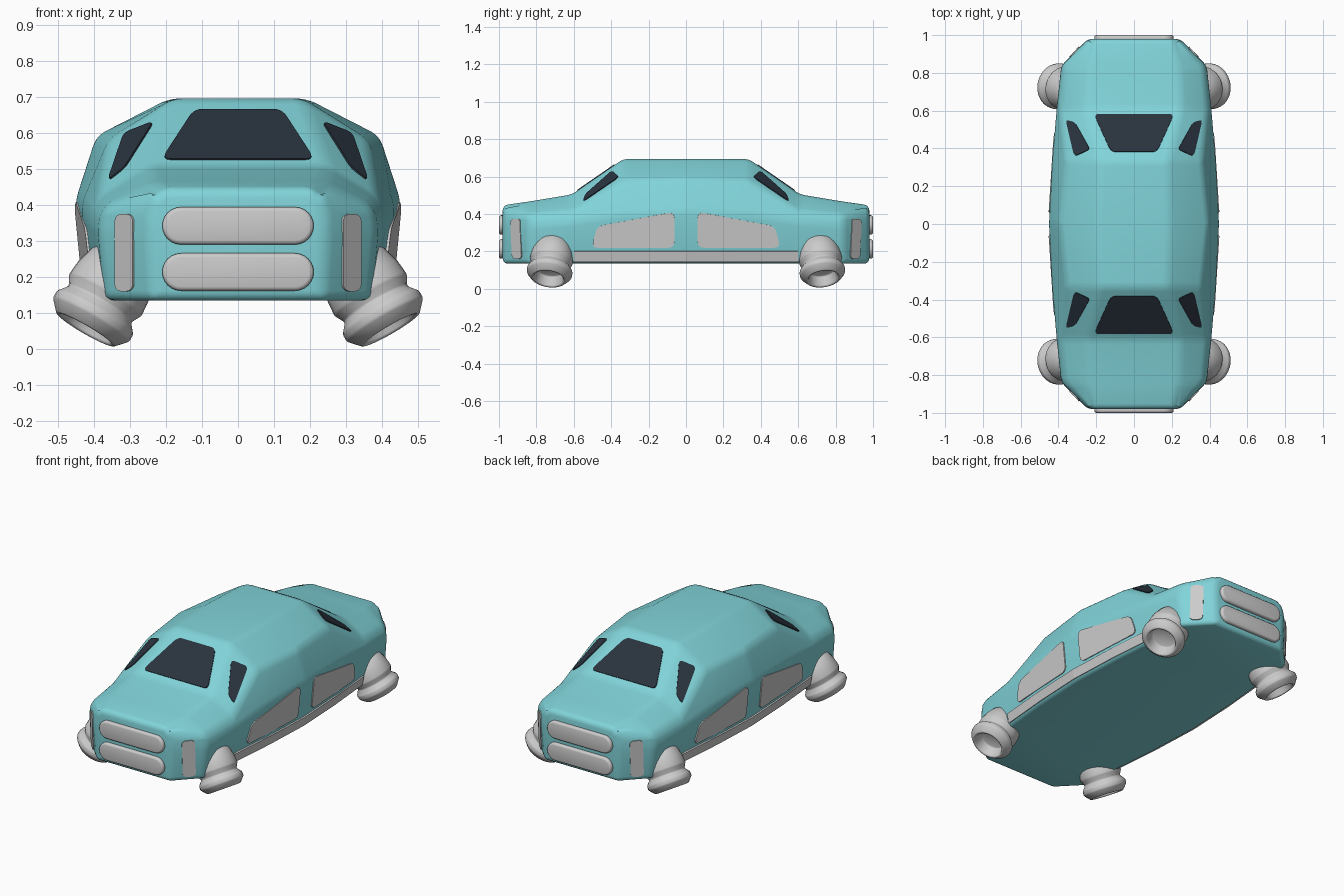
import bpy, bmesh, math
from mathutils import Vector, Matrix
from mathutils.bvhtree import BVHTree

if "Cube" in bpy.data.objects:
    bpy.data.objects.remove(bpy.data.objects["Cube"])


def material(name, rgb):
    m = bpy.data.materials.new(name)
    m.diffuse_color = (*rgb, 1)
    m.use_nodes = True
    m.node_tree.nodes["Principled BSDF"].inputs["Base Color"].default_value = m.diffuse_color
    return m


PAINT = material("paint", (0.22, 0.66, 0.70))
GLASS = material("glass", (0.022, 0.032, 0.047))


def finish(name, bm, mat=None, mirror=None, bevel=0, segs=3, limit=30):
    """Turn a bmesh into an object, apply bevel and mirror, smooth it."""
    bmesh.ops.recalc_face_normals(bm, faces=bm.faces)
    me = bpy.data.meshes.new(name)
    bm.to_mesh(me)
    bm.free()
    ob = bpy.data.objects.new(name, me)
    bpy.context.collection.objects.link(ob)
    if bevel:
        b = ob.modifiers.new("bevel", 'BEVEL')
        b.width, b.segments = bevel, segs
        b.limit_method, b.angle_limit = 'ANGLE', math.radians(limit)
    if mirror:
        m = ob.modifiers.new("mirror", 'MIRROR')
        m.use_axis = mirror
    dg = bpy.context.evaluated_depsgraph_get()
    ob.data = bpy.data.meshes.new_from_object(ob.evaluated_get(dg))
    ob.modifiers.clear()
    if mat:
        ob.data.materials.clear()
        ob.data.materials.append(mat)
    bpy.context.view_layer.objects.active = ob
    for o in bpy.context.selected_objects:
        o.select_set(False)
    ob.select_set(True)
    bpy.ops.object.shade_smooth_by_angle(angle=math.radians(35))
    return ob


# Body: half sections (floor, belt, shoulder, roof edge) lofted along y
half = [
    (0.98, (.235, .135), (.245, .34), (.24, .41), (.21, .447)),
    (0.84, (.37, .135), (.387, .34), (.37, .40), (.235, .467)),
    (0.61, (.385, .135), (.412, .36), (.388, .415), (.25, .505)),
    (0.335, (.41, .135), (.435, .40), (.36, .58), (.18, .695)),
    (0.0, (.425, .135), (.452, .41), (.395, .59), (.19, .695)),
]
stations = [(-s[0], s[1:]) for s in half] + [(s[0], s[1:]) for s in half[-2::-1]]
bm = bmesh.new()
rings = []
for y, sec in stations:
    ring = [(x, z) for x, z in sec] + [(-x, z) for x, z in reversed(sec)]
    rings.append([bm.verts.new((x, y, z)) for x, z in ring])
for a, b in zip(rings, rings[1:]):
    for i in range(8):
        j = (i + 1) % 8
        bm.faces.new((a[i], a[j], b[j], b[i]))
bm.faces.new(rings[0])
bm.faces.new(rings[-1])
body = finish("body", bm, PAINT, bevel=0.03, segs=4, limit=9)
tree = BVHTree.FromPolygons([v.co for v in body.data.vertices],
                            [p.vertices for p in body.data.polygons])


def rounded(pts, r, n=5):
    """Round the corners of a 2D polygon."""
    out = []
    pts = [Vector(p) for p in pts]
    for i, p in enumerate(pts):
        d0, d1 = pts[i - 1] - p, pts[(i + 1) % len(pts)] - p
        a = p + d0.normalized() * min(r, d0.length * .49)
        b = p + d1.normalized() * min(r, d1.length * .49)
        for k in range(n + 1):
            t = k / n
            out.append(a * (1 - t) ** 2 + p * 2 * t * (1 - t) + b * t * t)
    return out


def patch(name, outline, axis, lift, mirror, mat=None, bevel=0):
    """Project a 2D outline on the body and raise it as a thin panel."""
    hits = []
    for u, z in outline:
        o, d = (((u, -2, z), (0, 1, 0)) if axis == 'y' else ((2, u, z), (-1, 0, 0)))
        co, no, _, _ = tree.ray_cast(Vector(o), Vector(d))
        if co:
            hits.append((co, no))
    n = sum((h[1] for h in hits), Vector()).normalized()
    bm = bmesh.new()
    top = [bm.verts.new(c + n * lift) for c, _ in hits]
    low = [bm.verts.new(c - n * 0.015) for c, _ in hits]
    bm.faces.new(top)
    bm.faces.new(low)
    for i in range(len(top)):
        bm.faces.new((top[i - 1], top[i], low[i], low[i - 1]))
    return finish(name, bm, mat, mirror, bevel, 3, 40)


ENDS, ALL = (False, True, False), (True, True, False)

# Windscreens and corner windows
patch("windscreen", rounded([(-.212, .525), (.212, .525), (.122, .663), (-.122, .663)], .025),
      'y', .004, ENDS, GLASS)
patch("corner_window", rounded([(.232, .63), (.315, .597), (.36, .465), (.312, .503)], .018),
      'y', .005, ALL, GLASS)

# Stadium bumper bars, front and rear
for name, z in (("upper_bumper", .342), ("lower_bumper", .214)):
    pts = []
    for s in (1, -1):
        for k in range(13):
            a = -math.pi / 2 + math.pi * k / 12
            pts.append((s * (.158 + .052 * math.cos(a)), z + s * .052 * math.sin(a)))
    patch(name, pts, 'y', .02, ENDS, bevel=.012)

# Corner lamps, door panels and sills
patch("corner_lamp", rounded([(.288, .16), (.338, .16), (.338, .375), (.288, .375)], .022),
      'y', .006, ALL)
patch("door_panel", rounded([(-.062, .22), (-.505, .22), (-.475, .335), (-.062, .412)], .035),
      'x', .006, ALL)
patch("sill", [(0, .148), (-.3, .148), (-.6, .148), (-.6, .203), (-.3, .203), (0, .203)],
      'x', .008, ALL)

# Thruster pods: lathed profile, tilted outward and slightly to the end
profile = [(0, .03), (.07, .02), (.08, -.035), (.092, -.038), (.122, -.005), (.122, .018),
           (.1, .045), (.116, .075), (.112, .12), (.098, .17), (.06, .215), (0, .225)]
bm = bmesh.new()
vs = [bm.verts.new((r, 0, t)) for r, t in profile]
es = [bm.edges.new(p) for p in zip(vs, vs[1:])]
bmesh.ops.spin(bm, geom=vs + es, axis=(0, 0, 1), cent=(0, 0, 0), angle=math.tau, steps=28)
bmesh.ops.remove_doubles(bm, verts=bm.verts, dist=1e-4)
up = Vector((-.5, .13, .86)).normalized()
bm.transform(Matrix.Translation((.405, -.73, .086)) @ up.to_track_quat('Z', 'Y').to_matrix().to_4x4())
finish("thruster_pod", bm, None, ALL, bevel=.005, segs=2, limit=25)
